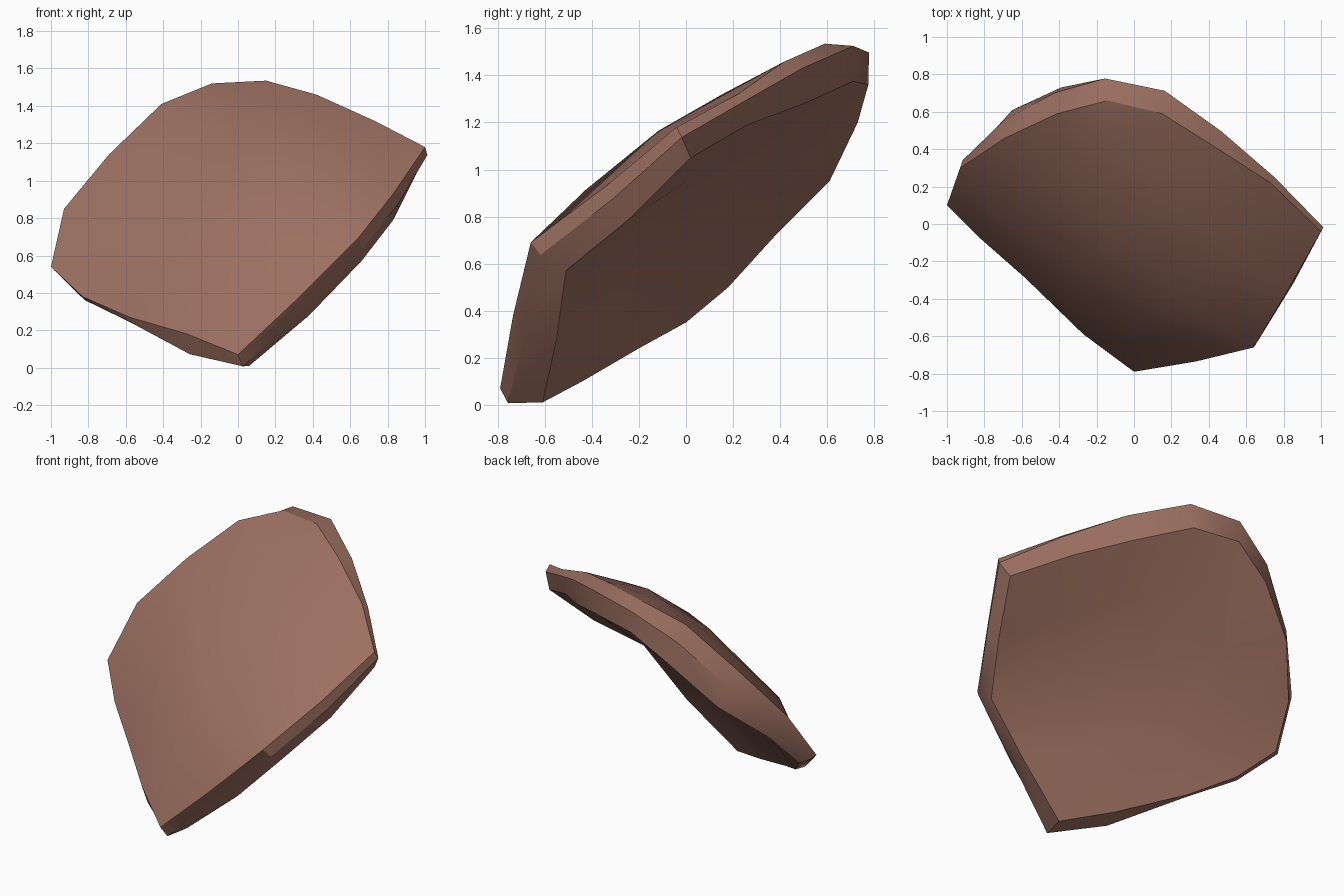
import bpy
import bmesh
import math
from mathutils import Vector

cube = bpy.data.objects.get("Cube")
if cube:
    bpy.data.objects.remove(cube, do_unlink=True)

STEPS = 4                                   # quads along each side of the shell
OUTER_DOME, INNER_DOME = 0.12, 0.04         # how far each face arches outward
ARCH = Vector((-0.2, -0.65, 0.72)).normalized()


def material(name, colour):
    mat = bpy.data.materials.new(name)
    mat.use_nodes = True
    mat.diffuse_color = (*colour, 1)
    mat.node_tree.nodes["Principled BSDF"].inputs["Base Color"].default_value = (*colour, 1)
    return mat


def arched_point(rim, i, j, dome):
    """Blend the four sides of a rim into a patch point and lift it into a dome."""
    u, v = i / STEPS, j / STEPS
    bottom, top = rim[i], rim[3 * STEPS - i]
    right, left = rim[STEPS + j], rim[-j]
    across = bottom.lerp(top, v) + left.lerp(right, u)
    corners = rim[0].lerp(rim[STEPS], u).lerp(rim[3 * STEPS].lerp(rim[2 * STEPS], u), v)
    fullness = 1.3 - 0.6 * v + 1.2 * max(0, 0.5 - u)
    lift = dome * fullness * math.sqrt(16 * u * v * (1 - u) * (1 - v))
    return across - corners + ARCH * lift


def add_patch(bm, rim, rim_verts, dome):
    """Fill a rim with a curved grid of quads."""
    grid = {}
    for k, vert in enumerate(rim_verts):
        side, step = divmod(k, STEPS)
        place = [(step, 0), (STEPS, step), (STEPS - step, STEPS), (0, STEPS - step)][side]
        grid[place] = vert
    for i in range(1, STEPS):
        for j in range(1, STEPS):
            grid[i, j] = bm.verts.new(arched_point(rim, i, j, dome))
    for i in range(STEPS):
        for j in range(STEPS):
            bm.faces.new([grid[i, j], grid[i + 1, j], grid[i + 1, j + 1], grid[i, j + 1]])


def bridge(bm, first, second):
    """Join two rims with a band of quads."""
    for k in range(len(first)):
        bm.faces.new([first[k - 1], first[k], second[k], second[k - 1]])


# Outlines of the outer and inner faces, from the bottom corner round the left side
outer_rim = [Vector(p) for p in (
    (0, -.79, .07), (.33, -.735, .38), (.64, -.66, .69), (.83, -.34, .93),
    (1, -.04, 1.18), (.73, .22, 1.32), (.42, .42, 1.46), (.15, .59, 1.535),
    (-.14, .66, 1.52), (-.41, .59, 1.41), (-.69, .46, 1.14), (-.93, .3, .85),
    (-1, .1, .54), (-.83, -.07, .38), (-.58, -.29, .27), (-.27, -.59, .18))]
inner_rim = [Vector(p) for p in (
    (.06, -.61, .01), (.38, -.55, .28), (.66, -.51, .57), (.83, -.24, .79),
    (.96, .02, 1.05), (.68, .26, 1.19), (.42, .5, 1.28), (.14, .71, 1.375),
    (-.15, .775, 1.36), (-.39, .73, 1.2), (-.65, .61, .95), (-.86, .38, .72),
    (-.93, .18, .5), (-.78, 0, .35), (-.57, -.2, .24), (-.22, -.44, .1))]

# Swollen edge between them, fuller toward the back left and the lowest corner
centre = sum(outer_rim + inner_rim, Vector()) / (2 * len(outer_rim))
edge_rim = []
for outer, inner in zip(outer_rim, inner_rim):
    point = outer.lerp(inner, 0.4 + 0.15 * max(0, outer.y))
    swell = 0.02 + 0.01 * point.x
    swell += (0.12 + 0.1 * point.x) * max(0, point.y - 0.1)
    swell += 0.17 * max(0, 0.25 - point.z)
    edge_rim.append(point + (point - centre).normalized() * swell)

# Sagging lobe beside the lowest corner
edge_rim[-1].z -= 0.05

# Closed curved shell
bm = bmesh.new()
outer_verts, edge_verts, inner_verts = (
    [bm.verts.new(p) for p in rim] for rim in (outer_rim, edge_rim, inner_rim))
add_patch(bm, outer_rim, outer_verts, OUTER_DOME)
add_patch(bm, inner_rim, inner_verts, INNER_DOME)
bridge(bm, outer_verts, edge_verts)
bridge(bm, edge_verts, inner_verts)
bmesh.ops.recalc_face_normals(bm, faces=bm.faces)

mesh = bpy.data.meshes.new("curved_shell_piece")
bm.to_mesh(mesh)
bm.free()
mesh.materials.append(material("warm brown", (0.335, 0.163, 0.12)))
shell = bpy.data.objects.new("curved_shell_piece", mesh)
bpy.context.collection.objects.link(shell)

# Smooth faces with crisp rims
bpy.ops.object.select_all(action="DESELECT")
shell.select_set(True)
bpy.context.view_layer.objects.active = shell
bpy.ops.object.shade_smooth_by_angle(angle=math.radians(32))
